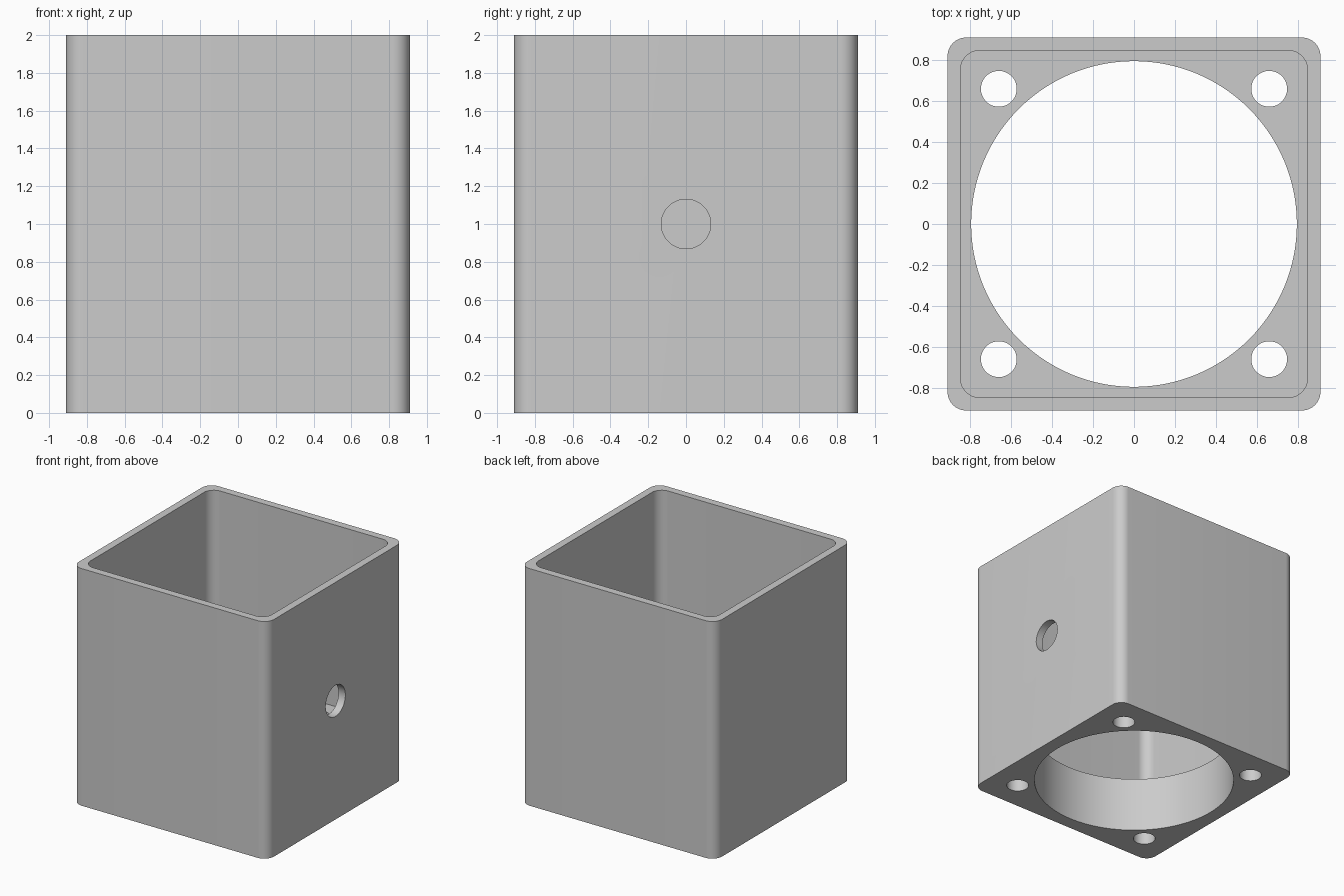
import bpy, bmesh
from math import cos, sin, pi, radians
from mathutils import Matrix, Vector

if "Cube" in bpy.data.objects:
    bpy.data.objects.remove(bpy.data.objects["Cube"], do_unlink=True)

HALF, HEIGHT, CORNER = 0.91, 2.0, 0.09
INNER, FLOOR = 0.846, 0.47
BORE, SCREW, SCREW_POS, PORT = 0.795, 0.0875, 0.66, 0.131

grey = bpy.data.materials.new("plain grey")
grey.use_nodes = True
colour = (0.6, 0.6, 0.6, 1)
grey.diffuse_color = colour
grey.node_tree.nodes["Principled BSDF"].inputs["Base Color"].default_value = colour


def prism(name, outline, z0, z1, matrix=Matrix()):
    """Extrude a closed 2D outline between two heights."""
    bm = bmesh.new()
    base = bm.faces.new([bm.verts.new((x, y, z0)) for x, y in outline])
    top = bmesh.ops.extrude_face_region(bm, geom=[base])["geom"]
    verts = [g for g in top if isinstance(g, bmesh.types.BMVert)]
    bmesh.ops.translate(bm, verts=verts, vec=Vector((0, 0, z1 - z0)))
    bmesh.ops.recalc_face_normals(bm, faces=bm.faces)
    bm.transform(matrix)
    mesh = bpy.data.meshes.new(name)
    bm.to_mesh(mesh)
    bm.free()
    mesh.materials.append(grey)
    obj = bpy.data.objects.new(name, mesh)
    bpy.context.collection.objects.link(obj)
    return obj


def circle(radius, cx=0, cy=0, n=48):
    return [(cx + radius * cos(2 * pi * i / n), cy + radius * sin(2 * pi * i / n))
            for i in range(n)]


def rounded_square(half, radius, steps=12):
    points = []
    for quarter, (sx, sy) in enumerate([(1, 1), (-1, 1), (-1, -1), (1, -1)]):
        for i in range(steps + 1):
            a = pi / 2 * (quarter + i / steps)
            points.append((sx * (half - radius) + radius * cos(a),
                           sy * (half - radius) + radius * sin(a)))
    return points


# Square housing block with rounded upright edges
housing = prism("housing", rounded_square(HALF, CORNER), 0, HEIGHT)

# Cavity, floor bore, corner screw holes and the port in the left wall
cutters = [
    prism("cavity_cutter", rounded_square(INNER, CORNER), FLOOR, HEIGHT + 0.2),
    prism("bore_cutter", circle(BORE, n=128), -0.2, FLOOR + 0.2),
    prism("port_cutter", circle(PORT), 0.5, 1.2,
          Matrix.Translation((0, 0, HEIGHT / 2)) @ Matrix.Rotation(pi / 2, 4, "Y")),
]
for sx in (-1, 1):
    for sy in (-1, 1):
        cutters.append(prism("screw_cutter", circle(SCREW, sx * SCREW_POS, sy * SCREW_POS),
                             -0.2, FLOOR + 0.2))

for cutter in cutters:
    cutter.hide_render = True
    cut = housing.modifiers.new(cutter.name, "BOOLEAN")
    cut.operation = "DIFFERENCE"
    cut.solver = "EXACT"
    cut.object = cutter

# Apply the cuts and discard the cutters
graph = bpy.context.evaluated_depsgraph_get()
result = bpy.data.meshes.new_from_object(housing.evaluated_get(graph))
housing.modifiers.clear()
housing.data = result
for cutter in cutters:
    bpy.data.objects.remove(cutter, do_unlink=True)

# Smooth round walls, sharp rims
bpy.ops.object.select_all(action="DESELECT")
housing.select_set(True)
bpy.context.view_layer.objects.active = housing
bpy.ops.object.shade_smooth_by_angle(angle=radians(30))
